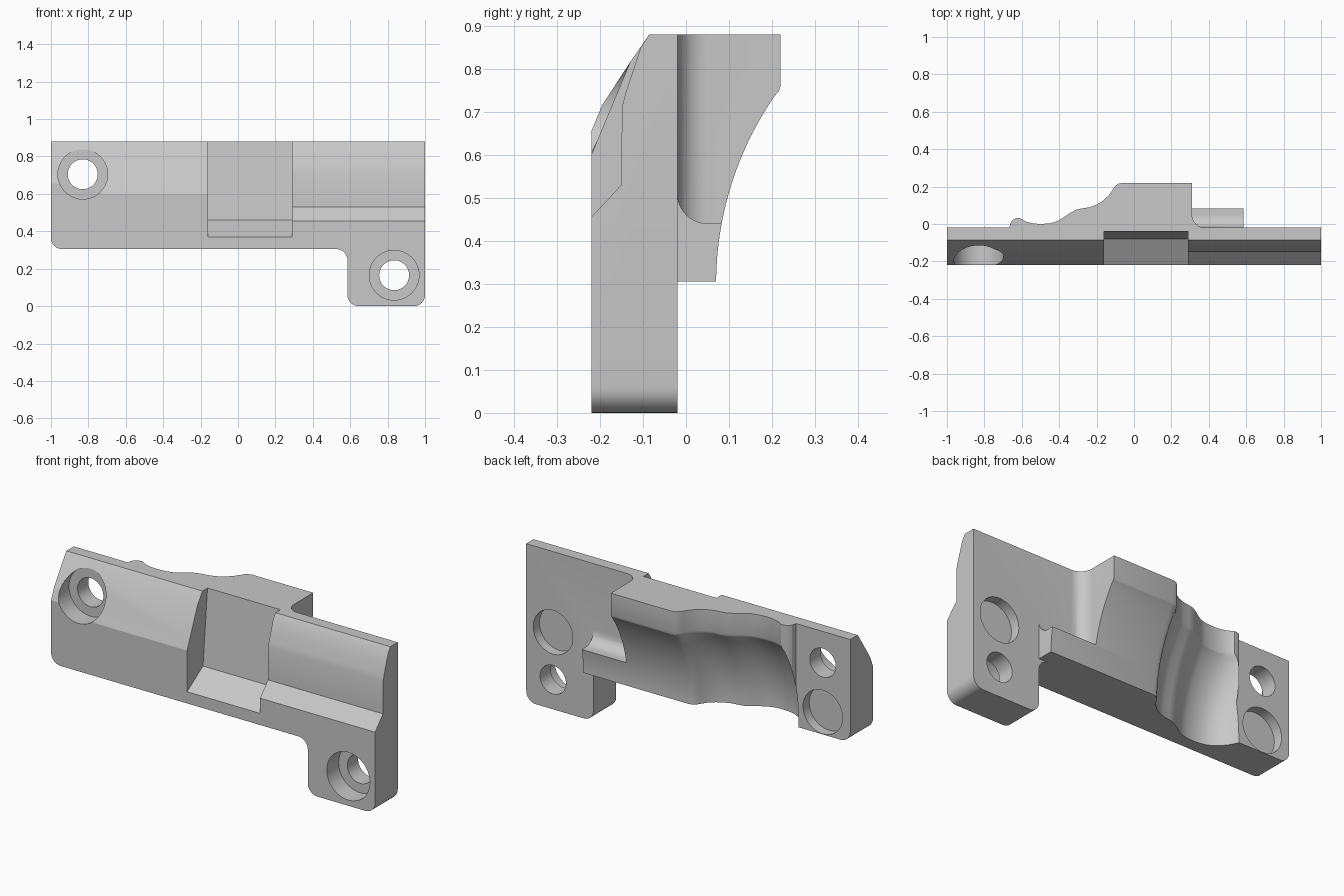
import bpy, bmesh, math

if "Cube" in bpy.data.objects:
    bpy.data.objects.remove(bpy.data.objects["Cube"])

grey = bpy.data.materials.new("plain_grey")
grey.diffuse_color = (0.58, 0.58, 0.58, 1)
grey.use_nodes = True
grey.node_tree.nodes["Principled BSDF"].inputs["Base Color"].default_value = grey.diffuse_color


def arc(cx, cy, r, a0, a1, n=10):
    return [(cx + r * math.cos(math.radians(a0 + (a1 - a0) * i / n)),
             cy + r * math.sin(math.radians(a0 + (a1 - a0) * i / n))) for i in range(n + 1)]


def loft(name, sections):
    """Solid skinned through rings of 3D points with equal counts."""
    bm = bmesh.new()
    rings = [[bm.verts.new(p) for p in s] for s in sections]
    n = len(rings[0])
    for a, b in zip(rings, rings[1:]):
        for i in range(n):
            j = (i + 1) % n
            bm.faces.new((a[i], a[j], b[j], b[i]))
    bm.faces.new(rings[0])
    bm.faces.new(rings[-1])
    bmesh.ops.recalc_face_normals(bm, faces=bm.faces)
    me = bpy.data.meshes.new(name)
    bm.to_mesh(me)
    bm.free()
    me.materials.append(grey)
    ob = bpy.data.objects.new(name, me)
    bpy.context.collection.objects.link(ob)
    return ob


def along_x(name, pts, x0, x1):
    return loft(name, [[(x, y, z) for y, z in pts] for x in (x0, x1)])


def along_y(name, pts, y0, y1):
    return loft(name, [[(x, y, z) for x, z in pts] for y in (y0, y1)])


def along_z(name, pts, z0, z1):
    return loft(name, [[(x, y, z) for x, y in pts] for z in (z0, z1)])


def boolean(target, tool, op):
    tool.hide_render = True
    m = target.modifiers.new(op, 'BOOLEAN')
    m.operation, m.object, m.solver = op, tool, 'EXACT'
    bpy.context.view_layer.objects.active = target
    bpy.ops.object.modifier_apply(modifier=m.name)
    bpy.data.objects.remove(tool)


def drill(target, x, z, r, y0, y1):
    boolean(target, along_y("drill", arc(x, z, r, 0, 360 - 7.5, 47), y0, y1), 'DIFFERENCE')


# Mounting plate with a leg at the lower right
outline = (arc(-.94, .365, .06, 180, 270) + arc(.525, .245, .06, 90, 0)
           + arc(.645, .06, .06, 180, 270) + arc(.94, .06, .06, 270, 360)
           + [(1, .88), (-1, .88)])
plate = along_y("bracket_plate", outline, -.22, -.02)

# Raised back block, rounded at the far left and filleted at the right
base = [(-.665, -.03), (-.665, -.012), (-.66, .007), (-.65, .02), (-.637, .029), (-.62, .032),
        (-.6, .032), (-.6, .24), (.31, .24)] + arc(.38, .05, .07, 180, 270) + [(.38, -.03)]
block = along_z("back_block", base, .305, .88)

# Low ledge beside the block, filleted into the plate
ledge_pts = [(-.03, .305), (.2, .305), (.2, .44)] + arc(.05, .51, .07, 270, 180) + [(-.03, .51)]
boolean(block, along_x("ledge", ledge_pts, .295, .585), 'UNION')
boolean(plate, block, 'UNION')

# Wavy back surface: one profile swept down an arc, biting into the plate lower down
wave = [(-.7, .18), (-.69, .15), (-.675, .115), (-.655, .078), (-.63, .048), (-.605, .028),
        (-.575, .012), (-.54, .003), (-.5, 0), (-.45, .003), (-.41, .015), (-.375, .036),
        (-.34, .06), (-.31, .076), (-.28, .083), (-.24, .089), (-.2, .103), (-.165, .125),
        (-.135, .153), (-.115, .182), (-.102, .202), (-.087, .214), (-.065, .22),
        (.7, .22), (.7, .5), (-.7, .5)]
path = [(.07, .25)] + arc(.838, .30, .768, 180, 145.5, 24) + [(.216, .748), (.22, .76), (.22, .95)]
sweep = loft("wave_sweep", [[(x, y + (py - .22 if y < .5 else 0), z) for x, y in wave]
                            for py, z in path])
boolean(plate, sweep, 'DIFFERENCE')

# Front bevel on the left, slightly higher at the far end
end = [(-.3, .463), (-.195, .715), (-.13, .815), (-.0365, .95), (-.3, .95)]
mid = [(-.3, .409), (-.195, .66), (-.13, .815), (-.0365, .95), (-.3, .95)]
bevel = loft("left_bevel", [[(x, y, z) for y, z in p] for x, p in
                            ((-1.1, end), (-.95, end), (-.72, mid), (-.14, mid))])
boolean(plate, bevel, 'DIFFERENCE')

# Stepped recess on the right front
step = [(-.3, .37), (-.22, .455), (-.15, .53), (-.149, .71), (-.14, .745), (-.125, .79),
        (-.105, .85), (-.085, .88), (-.0365, .95), (-.3, .95)]
boolean(plate, along_x("right_step", step, .27, 1.1), 'DIFFERENCE')

# Central notch with a sloped floor
notch = [(-.3, .319), (-.08, .46), (-.04, .88), (-.0333, .95), (-.3, .95)]
boolean(plate, along_x("notch", notch, -.16, .29), 'DIFFERENCE')

# Counterbored screw holes and shallow round sockets on the back
for x, z, socket_z in ((-.83, .705, .43), (.835, .165, .43)):
    drill(plate, x, z, .08, -.3, .1)
    drill(plate, x, z, .133, -.3, -.115)
    drill(plate, x, socket_z, .122, -.075, .1)

bpy.ops.object.select_all(action='DESELECT')
plate.select_set(True)
bpy.context.view_layer.objects.active = plate
bpy.ops.object.shade_smooth_by_angle(angle=math.radians(21))
